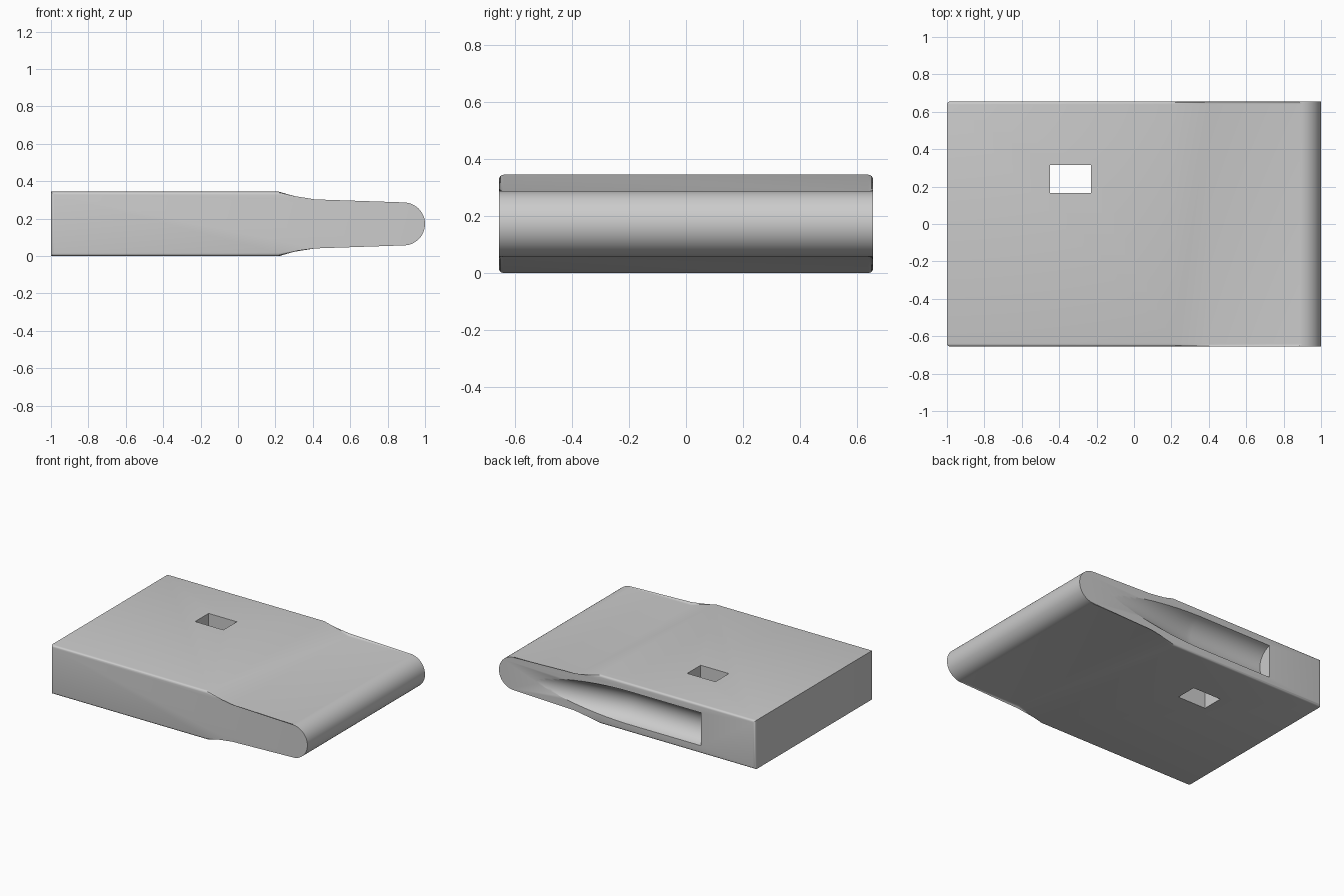
import bpy, bmesh, math

cube = bpy.data.objects.get("Cube")
if cube:
    bpy.data.objects.remove(cube, do_unlink=True)

HALF_Y = 0.655
MID_Z = 0.172
TIP_R = 0.115

grey = bpy.data.materials.new("plain grey")
grey.use_nodes = True
colour = (0.6, 0.6, 0.6, 1)
grey.diffuse_color = colour
grey.node_tree.nodes["Principled BSDF"].inputs["Base Color"].default_value = colour


def make_object(name, bm):
    bmesh.ops.recalc_face_normals(bm, faces=bm.faces)
    mesh = bpy.data.meshes.new(name)
    bm.to_mesh(mesh)
    bm.free()
    mesh.materials.append(grey)
    obj = bpy.data.objects.new(name, mesh)
    bpy.context.collection.objects.link(obj)
    return obj


def loft(bm, rings):
    """Join matching rings of points and cap both ends."""
    rings = [[bm.verts.new(p) for p in ring] for ring in rings]
    for a, b in zip(rings, rings[1:]):
        for i in range(len(a)):
            j = (i + 1) % len(a)
            bm.faces.new((a[i], a[j], b[j], b[i]))
    return [bm.faces.new(rings[0]), bm.faces.new(rings[-1])]


# Body: half outline mirrored in height, with a round nose
upper = [(-1, MID_Z), (0.22, MID_Z), (0.41, TIP_R)]
nose = [(1 - TIP_R + TIP_R * math.cos(a), TIP_R * math.sin(a))
        for a in [math.pi / 2 - math.pi * i / 24 for i in range(25)]]
outline = upper + nose + [(x, -h) for x, h in reversed(upper)]
bm = bmesh.new()
caps = loft(bm, [[(x, y, MID_Z + h) for x, h in outline] for y in (-HALF_Y, HALF_Y)])
rim = list({e for f in caps for e in f.edges})
bmesh.ops.bevel(bm, geom=rim, offset=0.016, segments=4, profile=0.5, affect='EDGES')
body = make_object("body", bm)

# Rectangular slot through the body
bm = bmesh.new()
bmesh.ops.create_cube(bm, size=1)
for v in bm.verts:
    v.co = (-0.34 + v.co.x * 0.22, 0.24 + v.co.y * 0.15, MID_Z + v.co.z)
slot = make_object("slot_cutter", bm)

# Round groove in the back side: blunt at one end, rising to nothing at the other
START, BEND, END = -0.575, 0.0, 0.85
rings = []
for i in range(26):
    t = max(0, (i - 1) / 24)
    x = START if i == 0 else BEND + (END - BEND) * t
    ease = math.sin(t * math.pi / 2) ** 1.2
    y = HALF_Y + 0.02 + 0.102 * ease
    rings.append([(x, y + 0.118 * math.cos(a), MID_Z + 0.118 * math.sin(a))
                  for a in [math.tau * k / 48 for k in range(48)]])
bm = bmesh.new()
loft(bm, rings)
groove = make_object("groove_cutter", bm)

# Cut the slot and the groove
bpy.context.view_layer.objects.active = body
body.select_set(True)
for cutter in (slot, groove):
    mod = body.modifiers.new(cutter.name, 'BOOLEAN')
    mod.operation = 'DIFFERENCE'
    mod.solver = 'EXACT'
    mod.object = cutter
    bpy.ops.object.modifier_apply(modifier=mod.name)
    bpy.data.objects.remove(cutter, do_unlink=True)

bpy.ops.object.shade_smooth_by_angle(angle=math.radians(30))
